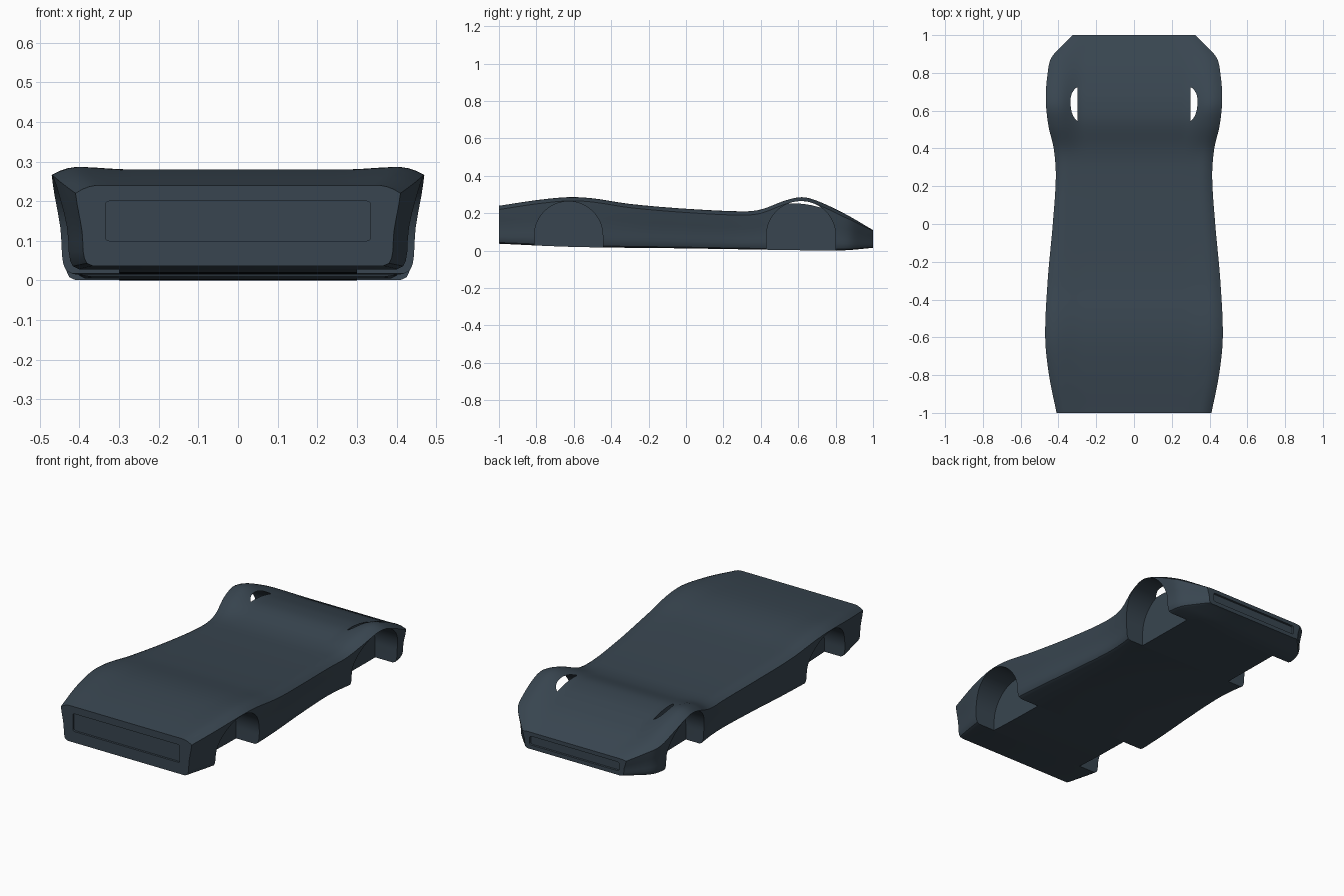
import bpy, bmesh, math
from mathutils import Matrix

cube = bpy.data.objects.get("Cube")
if cube:
    bpy.data.objects.remove(cube, do_unlink=True)

# Single dark slate paint
paint = bpy.data.materials.new("dark slate paint")
paint.use_nodes = True
slate = (0.04, 0.06, 0.08, 1)
paint.diffuse_color = slate
bsdf = paint.node_tree.nodes["Principled BSDF"]
bsdf.inputs["Base Color"].default_value = slate
bsdf.inputs["Roughness"].default_value = 0.6

# Body lines as (y, value) control points
WIDTH = [(-1, .41), (-.8, .45), (-.6, .47), (-.3, .457), (0, .43), (.25, .414), (.4, .425), (.52, .453),
         (.66, .467), (.8, .457), (.88, .438), (.94, .385), (1, .325)]
CENTRE = [(-1, .24), (-.8, .267), (-.63, .28), (-.5, .275), (-.3, .248), (0, .224), (.3, .21),
          (.4, .217), (.54, .246), (.64, .242), (.73, .223), (.85, .185), (1, .11)]
FENDER = [(-1, .24), (-.8, .27), (-.63, .286), (-.5, .28), (-.3, .25), (0, .224), (.3, .21),
          (.4, .22), (.53, .268), (.62, .286), (.7, .267), (.85, .197), (1, .11)]
FLOOR = [(-1, .037), (-.6, .02), (0, .012), (.7, .001), (.85, .002), (1, .015)]
# Flank outline: share of half width, share of height
FLANK = [(1, 1), (.988, .82), (.973, .65), (.96, .48), (.955, .32), (.953, .2),
         (.945, .1), (.93, .035), (.895, 0)]


def line(points, y):
    """Smooth curve through control points."""
    i = max(k for k in range(len(points) - 1) if k == 0 or points[k][0] <= y)

    def slope(k):
        a, b = points[max(k - 1, 0)], points[min(k + 1, len(points) - 1)]
        return (b[1] - a[1]) / (b[0] - a[0])

    (y0, v0), (y1, v1) = points[i], points[i + 1]
    d = y1 - y0
    t = (y - y0) / d
    return ((2*t**3 - 3*t*t + 1) * v0 + (t**3 - 2*t*t + t) * d * slope(i)
            + (3*t*t - 2*t**3) * v1 + (t**3 - t*t) * d * slope(i + 1))


def top_height(u, y):
    """Deck height at share u of the half width, rising into the fender."""
    s = min(max((u - .58) / .28, 0), 1)
    s = s * s * (3 - 2 * s)
    drop = .02 * (max(u - .86, 0) / .14) ** 2
    c = line(CENTRE, y)
    return c + (line(FENDER, y) - c) * s - drop * min(1, (1.04 - y) / .2)


def section(y):
    w, floor = line(WIDTH, y), line(FLOOR, y)
    edge = top_height(1, y)
    half = [(w * k / 24, top_height(k / 24, y)) for k in range(24)]
    half += [(w * a, floor + (edge - floor) * b) for a, b in FLANK]
    return half + [(-x, z) for x, z in reversed(half[1:])]


def finish(name, bm):
    bmesh.ops.recalc_face_normals(bm, faces=bm.faces)
    mesh = bpy.data.meshes.new(name)
    bm.to_mesh(mesh)
    bm.free()
    mesh.materials.append(paint)
    obj = bpy.data.objects.new(name, mesh)
    bpy.context.collection.objects.link(obj)
    return obj


# Lofted body shell
bm = bmesh.new()
steps = 100
rings = [[bm.verts.new((x, -1 + 2 * k / steps, z)) for x, z in section(-1 + 2 * k / steps)]
         for k in range(steps + 1)]
for a, b in zip(rings, rings[1:]):
    for i in range(len(a)):
        j = (i + 1) % len(a)
        bm.faces.new((a[i], a[j], b[j], b[i]))
bm.faces.new(rings[0])
bm.faces.new(rings[-1])
body = finish("car_body", bm)


def wheel_well(name, side, y, r):
    """Arch shaped cutter, round on top and straight below."""
    outline = [(y + r * math.cos(math.pi * k / 48), .08 + r * math.sin(math.pi * k / 48))
               for k in range(49)] + [(y - r, -.1), (y + r, -.1)]
    bm = bmesh.new()
    inner, outer = [[bm.verts.new((side * x, a, b)) for a, b in outline] for x in (.3, .6)]
    bm.faces.new(inner)
    bm.faces.new(outer)
    for i in range(len(outline)):
        j = (i + 1) % len(outline)
        bm.faces.new((inner[i], inner[j], outer[j], outer[i]))
    return finish(name, bm)


def panel(name, y, z, width, height, depth):
    """Rounded slot cutter for an end panel."""
    bm = bmesh.new()
    bmesh.ops.create_cube(bm, size=1, matrix=Matrix.Translation((0, y, z))
                          @ Matrix.Diagonal((width, depth * 2, height, 1)))
    edges = [e for e in bm.edges if abs(e.verts[0].co.y - e.verts[1].co.y) > depth]
    bmesh.ops.bevel(bm, geom=edges, offset=.01, segments=4, profile=.5, affect='EDGES')
    return finish(name, bm)


# Wheel wells and recessed end panels
cutters = [panel("front_panel_cutter", -1, .15, .67, .1, .012),
           panel("back_panel_cutter", 1, .063, .56, .05, .012)]
for side, label in ((1, "left"), (-1, "right")):
    cutters.append(wheel_well(label + "_front_well_cutter", side, -.628, .183))
    cutters.append(wheel_well(label + "_back_well_cutter", side, .615, .185))

for cutter in cutters:
    mod = body.modifiers.new(cutter.name, 'BOOLEAN')
    mod.operation = 'DIFFERENCE'
    mod.solver = 'EXACT'
    mod.object = cutter
    cutter.hide_render = True

bpy.ops.object.select_all(action='DESELECT')
body.select_set(True)
bpy.context.view_layer.objects.active = body
for cutter in cutters:
    bpy.ops.object.modifier_apply(modifier=cutter.name)
    bpy.data.objects.remove(cutter, do_unlink=True)
bpy.ops.object.shade_smooth_by_angle(angle=math.radians(35))
